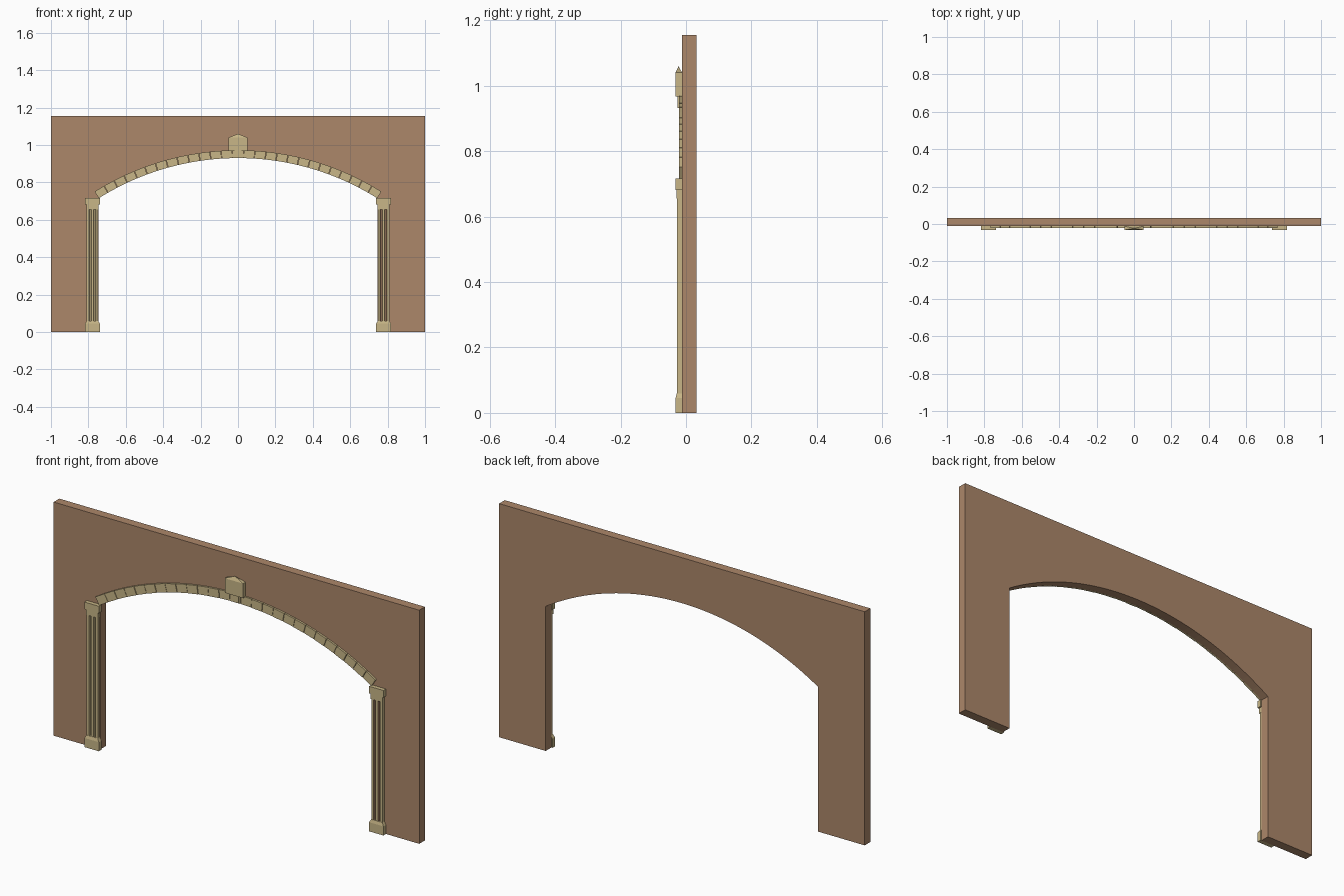
import bpy, bmesh
from math import sin, cos, asin, radians, pi

if "Cube" in bpy.data.objects:
    bpy.data.objects.remove(bpy.data.objects["Cube"], do_unlink=True)


def material(name, rgb):
    m = bpy.data.materials.new(name)
    m.use_nodes = True
    m.diffuse_color = (*rgb, 1)
    m.node_tree.nodes["Principled BSDF"].inputs["Base Color"].default_value = (*rgb, 1)
    return m


BROWN = material("brown wall", (0.413, 0.242, 0.144))
CREAM = material("cream stone", (0.578, 0.468, 0.242))

WALL_FRONT, WALL_BACK = -0.012, 0.032
HALF_SPAN, SPRING, CROWN = 0.745, 0.715, 0.93
RISE = CROWN - SPRING
RADIUS = (HALF_SPAN ** 2 + RISE ** 2) / (2 * RISE)
CENTRE = CROWN - RADIUS
SWEEP = asin(HALF_SPAN / RADIUS)


def finish(bm, name, *mats):
    bmesh.ops.recalc_face_normals(bm, faces=bm.faces)
    mesh = bpy.data.meshes.new(name)
    bm.to_mesh(mesh)
    bm.free()
    for m in mats:
        mesh.materials.append(m)
    obj = bpy.data.objects.new(name, mesh)
    bpy.context.collection.objects.link(obj)
    return obj


def extrude(bm, points, vec):
    """Closed prism from a planar outline."""
    face = bm.faces.new([bm.verts.new(p) for p in points])
    out = bmesh.ops.extrude_face_region(bm, geom=[face], use_keep_orig=True)
    verts = [g for g in out["geom"] if isinstance(g, bmesh.types.BMVert)]
    bmesh.ops.translate(bm, verts=verts, vec=vec)


def box(bm, x, y, z):
    extrude(bm, [(x[0], y[0], z[0]), (x[1], y[0], z[0]),
                 (x[1], y[0], z[1]), (x[0], y[0], z[1])], (0, y[1] - y[0], 0))


def taper(bm, low, high):
    """Frustum between two rectangles given as x0, x1, front y, z."""
    rings = []
    for x0, x1, y, z in (low, high):
        rings.append([bm.verts.new(p) for p in
                      ((x0, y, z), (x1, y, z), (x1, WALL_FRONT, z), (x0, WALL_FRONT, z))])
    a, b = rings
    bm.faces.new(a)
    bm.faces.new(b)
    for i in range(4):
        j = (i + 1) % 4
        bm.faces.new((a[i], a[j], b[j], b[i]))


def on_arc(r, t, y):
    return (r * sin(t), y, CENTRE + r * cos(t))


# Wall with a segmental arched opening
bm = bmesh.new()
outline = [(-HALF_SPAN, WALL_FRONT, 0), (-1, WALL_FRONT, 0), (-1, WALL_FRONT, 1.155),
           (1, WALL_FRONT, 1.155), (1, WALL_FRONT, 0), (HALF_SPAN, WALL_FRONT, 0)]
STEPS = 48
outline += [on_arc(RADIUS, SWEEP * (1 - 2 * i / STEPS), WALL_FRONT) for i in range(STEPS + 1)]
extrude(bm, outline, (0, WALL_BACK - WALL_FRONT, 0))
finish(bm, "wall", BROWN)

# Ring of arch stones with hairline joints
bm = bmesh.new()
STONES, JOINT = 27, 0.0008
pitch = 2 * SWEEP / STONES
for i in range(STONES):
    a = -SWEEP + i * pitch + JOINT
    b = a + pitch - 2 * JOINT
    front = -0.022 if i % 2 else -0.021
    extrude(bm, [on_arc(RADIUS, a, front), on_arc(RADIUS, b, front),
                 on_arc(RADIUS + 0.042, b, front), on_arc(RADIUS + 0.042, a, front)],
            (0, WALL_FRONT - front, 0))
finish(bm, "arch_stones", CREAM)

# Keystone: narrow foot, block and low hipped cap
bm = bmesh.new()
box(bm, (-0.02, 0.02), (-0.026, WALL_FRONT), (0.932, 0.97))
box(bm, (-0.05, 0.05), (-0.032, WALL_FRONT), (0.968, 1.04))
ring = [bm.verts.new(p) for p in ((-0.05, -0.032, 1.04), (0.05, -0.032, 1.04),
                                  (0.05, WALL_FRONT, 1.04), (-0.05, WALL_FRONT, 1.04))]
tip = bm.verts.new((0, -0.023, 1.06))
for i in range(4):
    bm.faces.new((ring[i], ring[(i + 1) % 4], tip))
finish(bm, "keystone", CREAM)

# Pilasters: base, fluted shaft and capital
INNER, OUTER = 0.739, 0.818
RIB, FLUTE = -0.027, -0.019
for side, name in ((-1, "right"), (1, "left")):
    def span(inset):
        return tuple(sorted((side * (INNER + inset), side * (OUTER - inset))))

    bm = bmesh.new()
    box(bm, span(0), (-0.032, WALL_FRONT), (0, 0.045))
    taper(bm, (*span(0), -0.032, 0.045), (*span(0.009), -0.028, 0.06))
    finish(bm, name + "_base", CREAM)

    bm = bmesh.new()
    box(bm, span(0.007), (-0.029, WALL_FRONT), (0.655, 0.682))
    box(bm, span(0), (-0.032, WALL_FRONT), (0.682, 0.717))
    finish(bm, name + "_capital", CREAM)

    # The shaft outline dips into two flutes between three ribs
    x0, x1 = span(0.009)
    w = x1 - x0
    steps = [(0, RIB), (0.2, RIB), (0.24, FLUTE), (0.36, FLUTE), (0.4, RIB),
             (0.6, RIB), (0.64, FLUTE), (0.76, FLUTE), (0.8, RIB), (1, RIB)]
    bm = bmesh.new()
    extrude(bm, [(x0, WALL_FRONT, 0.05)] + [(x0 + w * t, y, 0.05) for t, y in steps]
            + [(x1, WALL_FRONT, 0.05)], (0, 0, 0.61))
    bm.normal_update()
    if side > 0:
        # Flute floors and walls on this side take the wall colour
        for f in bm.faces:
            c = f.calc_center_median()
            if abs(f.normal.z) < 0.5 and c.y > RIB + 0.001 and x0 + 0.01 < c.x < x1 - 0.01 \
                    and c.y < WALL_FRONT - 0.001:
                f.material_index = 1
    finish(bm, name + "_shaft", CREAM, BROWN)
